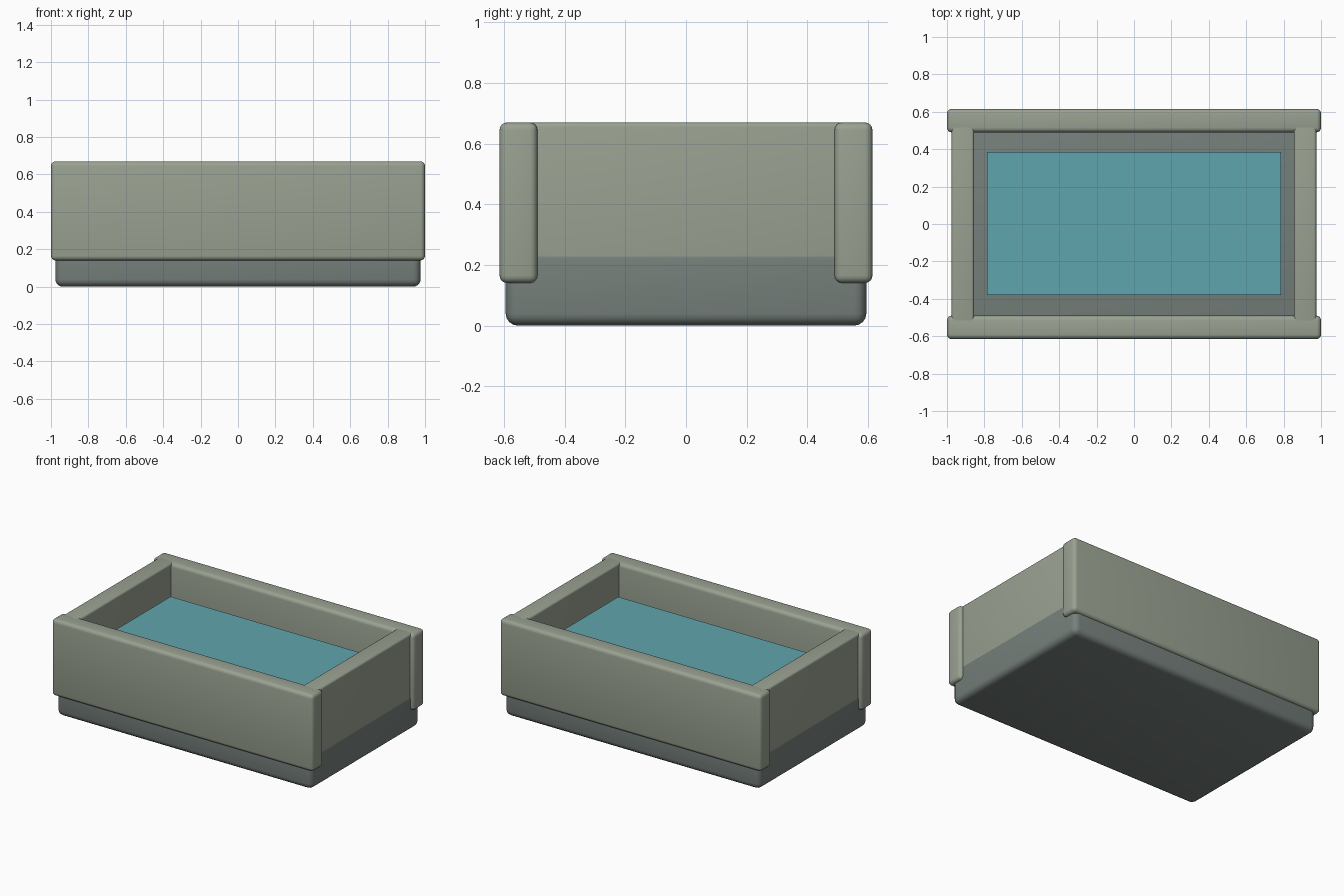
import bpy
import math

default = bpy.data.objects.get("Cube")
if default:
    bpy.data.objects.remove(default, do_unlink=True)


def material(name, rgb):
    mat = bpy.data.materials.new(name)
    mat.use_nodes = True
    mat.diffuse_color = (*rgb, 1)
    mat.node_tree.nodes["Principled BSDF"].inputs["Base Color"].default_value = (*rgb, 1)
    return mat


def box(name, low, high, mat, bevel=0, segments=4):
    """Box between two corners, with rounded edges if bevel is given."""
    bpy.ops.mesh.primitive_cube_add(size=1)
    obj = bpy.context.object
    obj.name = name
    obj.location = [(a + b) / 2 for a, b in zip(low, high)]
    obj.scale = [b - a for a, b in zip(low, high)]
    bpy.ops.object.transform_apply(location=True, scale=True)
    obj.data.materials.append(mat)
    if bevel:
        mod = obj.modifiers.new("Rounded edges", "BEVEL")
        mod.width = bevel
        mod.segments = segments
        bpy.ops.object.modifier_apply(modifier=mod.name)
        bpy.ops.object.shade_smooth_by_angle(angle=math.radians(35))
    return obj


stone = material("pale sage stone", (0.32, 0.36, 0.285))
dark_stone = material("dark grey stone", (0.18, 0.214, 0.198))
water_blue = material("teal water", (0.117, 0.376, 0.423))

BOTTOM, TOP = 0.14, 0.67

# Plinth, its top is the floor of the basin
box("base", (-0.977, -0.595, 0), (0.977, 0.595, 0.257), dark_stone, 0.04)

# Long walls at front and back
for name, near, far in (("front_wall", -0.615, -0.49), ("back_wall", 0.49, 0.615)):
    box(name, (-1, near, BOTTOM), (1, far, TOP), stone, 0.025)

# Short walls between them
for name, near, far in (("right_wall", -0.975, -0.855), ("left_wall", 0.855, 0.975)):
    box(name, (near, -0.54, BOTTOM), (far, 0.54, TOP), stone, 0.015)

# Water body
box("water", (-0.785, -0.38, 0.24), (0.785, 0.385, 0.50), water_blue)
